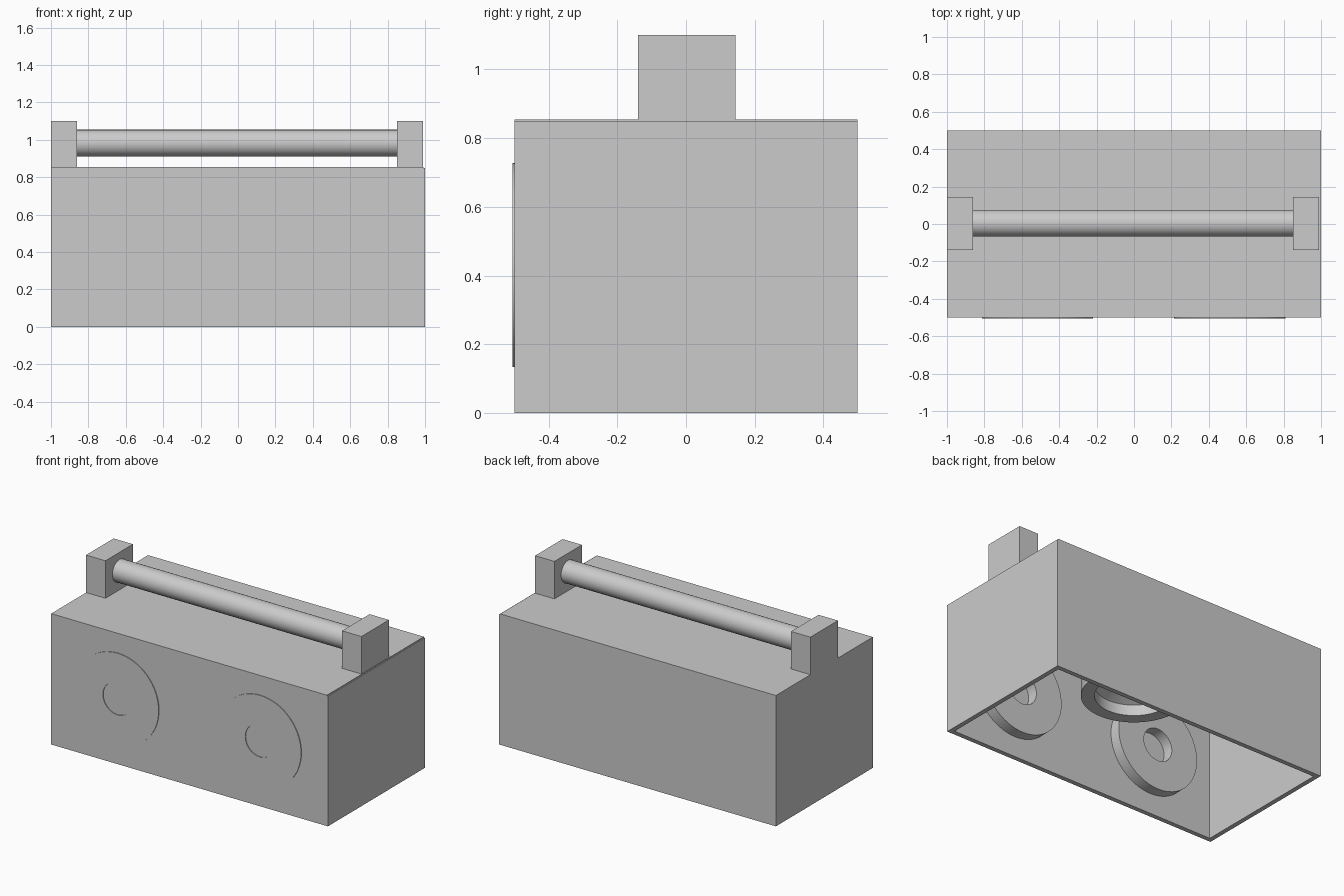
import bpy, bmesh, math
from mathutils import Vector

if "Cube" in bpy.data.objects:
    bpy.data.objects.remove(bpy.data.objects["Cube"])


def make_object(name, bm):
    mesh = bpy.data.meshes.new(name)
    bmesh.ops.recalc_face_normals(bm, faces=bm.faces)
    bm.to_mesh(mesh)
    bm.free()
    ob = bpy.data.objects.new(name, mesh)
    bpy.context.collection.objects.link(ob)
    return ob


def smooth(ob):
    bpy.ops.object.select_all(action='DESELECT')
    ob.select_set(True)
    bpy.context.view_layer.objects.active = ob
    bpy.ops.object.shade_smooth_by_angle(angle=math.radians(30))


def box(name, lo, hi, open_bottom=False):
    lo, hi = Vector(lo), Vector(hi)
    bm = bmesh.new()
    bmesh.ops.create_cube(bm, size=1)
    bmesh.ops.scale(bm, vec=hi - lo, verts=bm.verts)
    bmesh.ops.translate(bm, vec=(lo + hi) / 2, verts=bm.verts)
    bmesh.ops.recalc_face_normals(bm, faces=bm.faces)
    if open_bottom:
        bottom = [f for f in bm.faces if f.normal.z < -0.9]
        bmesh.ops.delete(bm, geom=bottom, context='FACES_ONLY')
    return make_object(name, bm)


def lathe(name, profile, location, rotation=(0, 0, 0), steps=64):
    """Spin a closed (radius, height) profile around local z."""
    bm = bmesh.new()
    vs = [bm.verts.new((r, 0, z)) for r, z in profile]
    edges = [bm.edges.new((vs[i - 1], vs[i])) for i in range(len(vs))]
    bmesh.ops.spin(bm, geom=vs + edges, cent=(0, 0, 0), axis=(0, 0, 1),
                   angle=2 * math.pi, steps=steps, use_duplicate=False)
    bmesh.ops.remove_doubles(bm, verts=bm.verts, dist=1e-4)
    ob = make_object(name, bm)
    ob.location, ob.rotation_euler = location, rotation
    smooth(ob)
    return ob


# Hollow cabinet, open underneath
cabinet = box("cabinet", (-1, -0.5, 0), (1, 0.5, 0.85), open_bottom=True)
shell = cabinet.modifiers.new("walls", 'SOLIDIFY')
shell.thickness, shell.offset, shell.use_even_offset = 0.03, -1, True

# Thin lid
box("lid", (-1, -0.5, 0.846), (0.993, 0.5, 0.855))

# Speaker rings set through the front wall
ring = [(0.106, 0), (0.297, 0), (0.297, 0.105), (0.106, 0.105)]
for side, x in (("left", -0.517), ("right", 0.512)):
    lathe(side + "_speaker_ring", ring, (x, -0.40, 0.43), (math.pi / 2, 0, 0))

# Inner driver ring with a stepped cone, hanging inside the cabinet
driver = [(0.31, 0.39), (0.31, 0.50), (0.11, 0.54), (0.11, 0.52),
          (0.23, 0.46), (0.23, 0.39)]
lathe("inner_driver", driver, (0, 0, 0))

# Handle posts
for side, x0, x1 in (("left", -1.0, -0.86), ("right", 0.85, 0.99)):
    box(side + "_handle_post", (x0, -0.14, 0.85), (x1, 0.144, 1.10))

# Handle bar
bm = bmesh.new()
bmesh.ops.create_cone(bm, cap_ends=True, segments=48, radius1=0.072,
                      radius2=0.072, depth=1.73)
bar = make_object("handle_bar", bm)
bar.location = (-0.005, 0.004, 0.982)
bar.rotation_euler = (0, math.pi / 2, 0)
smooth(bar)
